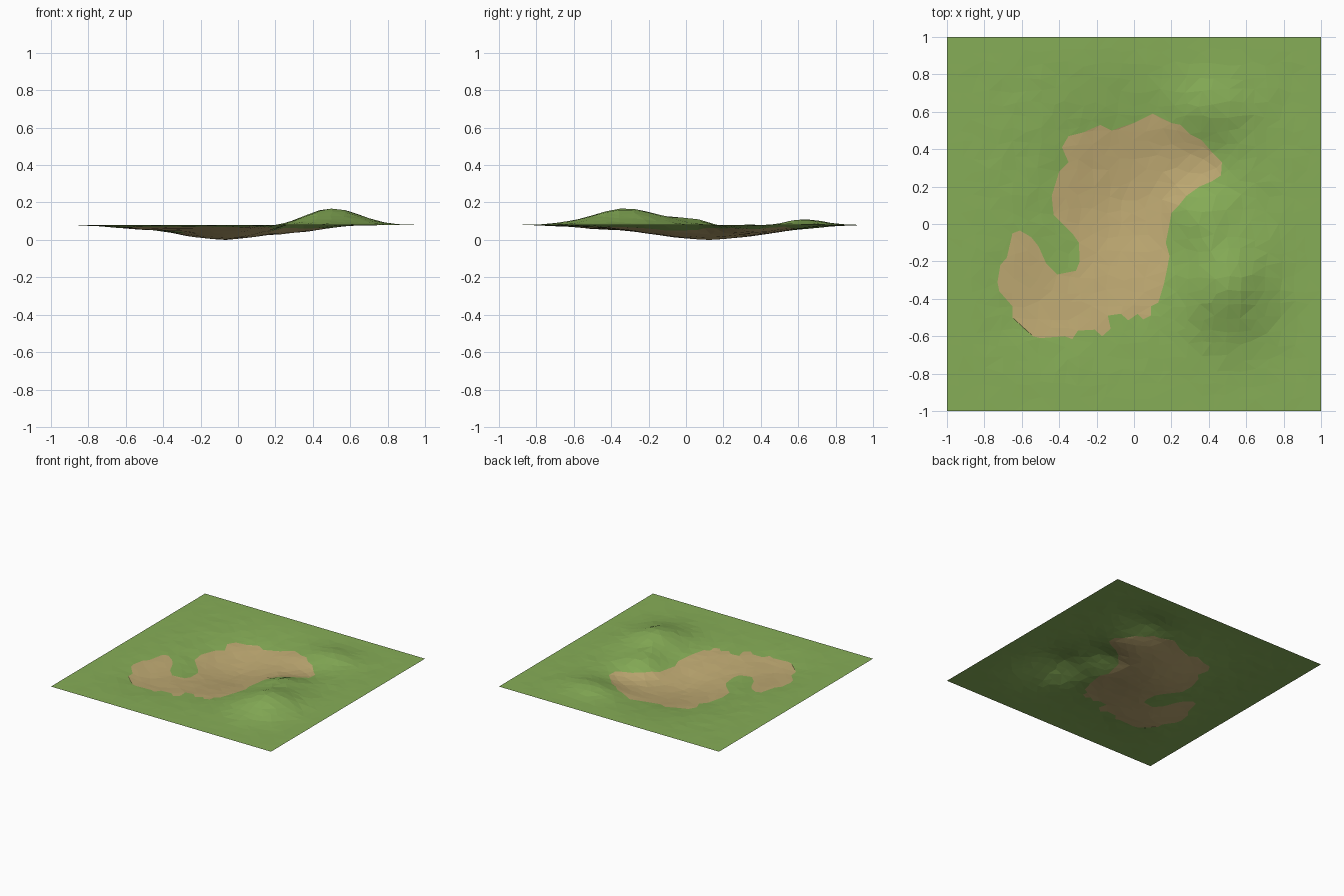
import bpy, math, random
from mathutils import Vector, noise
from mathutils.geometry import delaunay_2d_cdt

if "Cube" in bpy.data.objects:
    bpy.data.objects.remove(bpy.data.objects["Cube"])

random.seed(4)
N = 28          # grid cells per side
BASE = 0.08     # level of the flat rim


def material(name, rgb):
    m = bpy.data.materials.new(name)
    m.diffuse_color = (*rgb, 1)
    m.use_nodes = True
    m.node_tree.nodes["Principled BSDF"].inputs["Base Color"].default_value = m.diffuse_color
    return m


grass_green = material("grass green", (0.24, 0.42, 0.095))
sand_tan = material("sand tan", (0.52, 0.40, 0.17))

# Shoreline of the sand hollow, seen from above
SHORE = [(.10, .59), (.20, .54), (.25, .53), (.30, .48), (.36, .45), (.42, .38), (.47, .33),
         (.465, .26), (.42, .23), (.35, .20), (.28, .15), (.24, .10), (.20, .06), (.19, 0),
         (.17, -.10), (.19, -.17), (.175, -.25), (.16, -.32), (.13, -.42), (.09, -.44),
         (.09, -.49), (.05, -.51), (.02, -.48), (-.03, -.515), (-.07, -.48), (-.14, -.49),
         (-.125, -.56), (-.17, -.60), (-.21, -.565), (-.30, -.57), (-.33, -.615), (-.37, -.60),
         (-.50, -.61), (-.54, -.60), (-.65, -.50), (-.65, -.44), (-.72, -.36), (-.73, -.31),
         (-.715, -.22), (-.68, -.18), (-.65, -.05), (-.61, -.035), (-.55, -.07), (-.51, -.12),
         (-.47, -.21), (-.41, -.27), (-.31, -.25), (-.29, -.20), (-.295, -.10), (-.33, -.05),
         (-.43, .05), (-.44, .15), (-.40, .28), (-.35, .33), (-.385, .41), (-.35, .47),
         (-.27, .49), (-.18, .53), (-.12, .50), (0, .54)]

# Hills and hollows: x, y, height, x radius, y radius
BUMPS = [(-.08, .12, -.078, .36, .45), (.33, .32, -.027, .20, .18), (-.50, -.40, -.020, .25, .25),
         (.50, -.32, .091, .21, .25), (.36, .04, .045, .15, .16), (.42, .62, .035, .20, .16)]


def height(x, y):
    h = sum(a * math.exp(-((x - cx) / rx) ** 2 - ((y - cy) / ry) ** 2) for cx, cy, a, rx, ry in BUMPS)
    fade = min(1, (1 - max(abs(x), abs(y))) / 0.25)
    return (h + 0.004 * noise.noise(Vector((x * 9, y * 9, 3)))) * fade


def inside(x, y):
    hit = False
    for (ax, ay), (bx, by) in zip(SHORE, SHORE[1:] + SHORE[:1]):
        if (ay > y) != (by > y) and x < ax + (y - ay) / (by - ay) * (bx - ax):
            hit = not hit
    return hit


# Jittered grid, kept clear of the shoreline, then triangulated with it
pts = [Vector(p) for p in SHORE]
shore = pts[:]
for i in range(N + 1):
    for j in range(N + 1):
        p = Vector((-1 + 2 * i / N, -1 + 2 * j / N))
        if 0 < i < N and 0 < j < N:
            p += Vector((random.uniform(-.018, .018), random.uniform(-.018, .018)))
        if min((p - s).length for s in shore) > 0.035:
            pts.append(p)
edges = [(k, (k + 1) % len(SHORE)) for k in range(len(SHORE))]
verts, _, tris, *_ = delaunay_2d_cdt(pts, edges, [], 0, 1e-5)

# Heights, scaled so the hollow's floor just touches z = 0
hs = [height(*v) for v in verts]
deep = BASE / -min(hs)
coords = [(v.x, v.y, BASE + (h * deep if h < 0 else h)) for v, h in zip(verts, hs)]


def sheet(name, faces, mat):
    used = sorted({i for f in faces for i in f})
    index = {old: new for new, old in enumerate(used)}
    me = bpy.data.meshes.new(name)
    me.from_pydata([coords[i] for i in used], [], [[index[i] for i in f] for f in faces])
    me.materials.append(mat)
    bpy.context.collection.objects.link(bpy.data.objects.new(name, me))


# Split triangles into the two ground surfaces, all facing up
parts = {True: [], False: []}
for f in tris:
    a, b, c = (verts[i] for i in f)
    if (b - a).cross(c - a) < 0:
        f = f[::-1]
    m = (a + b + c) / 3
    parts[inside(m.x, m.y)].append(list(f))
sheet("grass_ground", parts[False], grass_green)
sheet("sand_hollow", parts[True], sand_tan)
